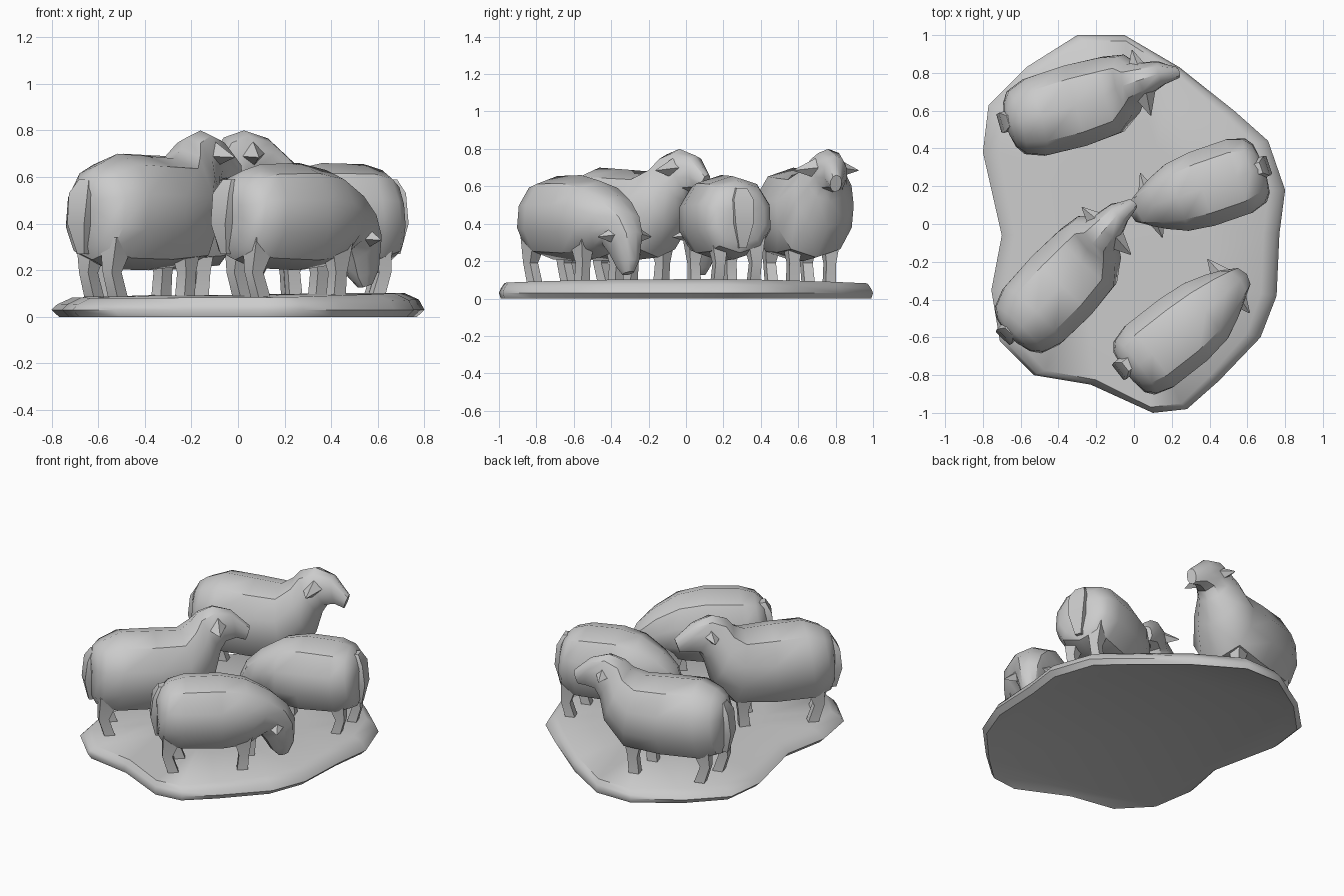
import bpy, bmesh, math
from mathutils import Vector, Matrix

if "Cube" in bpy.data.objects:
    bpy.data.objects.remove(bpy.data.objects["Cube"])

grey = bpy.data.materials.new("stone grey")
grey.diffuse_color = (0.6, 0.6, 0.6, 1)
grey.use_nodes = True
grey.node_tree.nodes["Principled BSDF"].inputs["Base Color"].default_value = grey.diffuse_color


def loft(name, rings, matrix=Matrix(), angle=38):
    """Skin a list of equal-length point rings and close both ends."""
    bm = bmesh.new()
    vr = [[bm.verts.new(p) for p in r] for r in rings]
    n = len(vr[0])
    for a, b in zip(vr, vr[1:]):
        for i in range(n):
            j = (i + 1) % n
            bm.faces.new((a[i], a[j], b[j], b[i]))
    bm.faces.new(vr[0])
    bm.faces.new(vr[-1])
    bmesh.ops.transform(bm, matrix=matrix, verts=bm.verts)
    bmesh.ops.recalc_face_normals(bm, faces=bm.faces)
    me = bpy.data.meshes.new(name)
    bm.to_mesh(me)
    bm.free()
    me.materials.append(grey)
    ob = bpy.data.objects.new(name, me)
    bpy.context.collection.objects.link(ob)
    bpy.ops.object.select_all(action='DESELECT')
    ob.select_set(True)
    bpy.context.view_layer.objects.active = ob
    bpy.ops.object.shade_smooth_by_angle(angle=math.radians(angle))
    return ob


def body_ring(st, off, n=10):
    """Tilted oval between a top point and a bottom point of the side profile."""
    tx, tz, bx, bz, w = st
    shift = off * min(1, max(0, 2 - 2 * tx))
    if tz > .71:  # raised head turns slightly to its left
        shift += .025
    pts = []
    for i in range(n):
        a = 2 * math.pi * i / n
        c, s = math.cos(a), math.sin(a)
        k = (c + 1) / 2
        y = w * math.copysign(abs(s) ** 0.85, s)
        pts.append((bx + (tx - bx) * k, y + shift, bz + (tz - bz) * k))
    return pts


def box_ring(x, y, z, hx, hy):
    return [(x + a * hx, y + b * hy, z) for a, b in ((-1, -1), (1, -1), (1, 1), (-1, 1))]


# Side profiles: top x, top z, bottom x, bottom z, half width
UP = [
    (.04, .56, .045, .40, .055), (.07, .62, .05, .30, .125), (.12, .655, .075, .245, .18),
    (.23, .70, .17, .205, .22), (.42, .69, .42, .20, .23), (.58, .68, .66, .22, .215),
    (.65, .72, .79, .38, .165), (.69, .77, .83, .52, .11), (.78, .80, .86, .57, .09),
    (.89, .765, .92, .58, .065), (1.0, .66, .97, .57, .032)]
GRAZE = [
    (.04, .53, .045, .38, .06), (.07, .585, .045, .29, .14), (.12, .63, .07, .245, .185),
    (.21, .655, .17, .21, .215), (.42, .66, .42, .20, .215), (.57, .63, .58, .22, .195),
    (.72, .545, .62, .255, .15), (.82, .455, .65, .27, .11), (.865, .36, .68, .23, .085),
    (.86, .21, .72, .165, .055), (.83, .145, .765, .125, .03)]


def sheep(label, profile, tail_xy, heading, length, ear_x, ear_z, off):
    m = (Matrix.Translation((*tail_xy, 0)) @ Matrix.Rotation(math.radians(heading), 4, 'Z')
         @ Matrix.Diagonal((length, 1, 1, 1)))
    loft(label + "_body", [body_ring(s, off) for s in profile], m)
    # flat hanging tail
    loft(label + "_tail", [box_ring(.085, 0, .59, .03, .03), box_ring(.05, 0, .53, .03, .055),
                           box_ring(.035, 0, .40, .03, .05), box_ring(.05, 0, .27, .015, .02)], m, 25)
    for side in (-1, 1):
        # pointed ears
        root = Vector((ear_x, side * .06, ear_z))
        tip = Vector((ear_x - .01, side * .18, ear_z - .015))
        ring = [root + Vector(d) for d in ((-.07, 0, -.01), (0, 0, .05), (.05, 0, 0), (0, 0, -.055))]
        end = [tip + (p - root) * .05 for p in ring]
        loft(label + "_ear", [ring, end], m, 25)
        # legs, one of each pair a little ahead
        for part, x, bend in (("hind", .16, -.03), ("front", .57, .015)):
            x += side * .025
            y = side * .095 + off
            loft(f"{label}_{part}_leg",
                 [box_ring(x, y, .085, .032, .028), box_ring(x - .005 + bend, y, .19, .03, .027),
                  box_ring(x, y, .34, .06, .05)], m, 25)


sheep("back_sheep", UP, (-.72, .53), 16, 1.0, .80, .70, -.02)
sheep("left_sheep", UP, (-.70, -.61), 46, 1.01, .80, .70, -.03)
sheep("front_sheep", GRAZE, (-.09, -.79), 38, 1.0, .76, .345, -.035)
sheep("right_sheep", GRAZE, (.72, .315), 199, .91, .74, .345, .005)

# Irregular ground slab, sloping more at its sides than at its ends
OUTLINE = [(-.3, 1), (-.05, 1), (.24, .83), (.53, .6), (.71, .44), (.8, .18), (.77, -.05),
           (.755, -.38), (.67, -.6), (.45, -.83), (.28, -.98), (.1, -1), (-.23, -.85),
           (-.53, -.8), (-.71, -.62), (-.755, -.35), (-.7, -.06), (-.8, .38), (-.77, .63),
           (-.57, .83)]
loft("ground_slab", [[(x * sx, y * sy, z + t * (.012 * x - .012 * y * y)) for x, y in OUTLINE]
                     for sx, sy, z, t in ((.93, .985, .004, 0), (.96, .99, 0, 0), (1, 1, .03, 0),
                                          (.97, .99, .065, 1), (.89, .97, .094, 1),
                                          (.5, .5, .098, .5))], angle=45)
